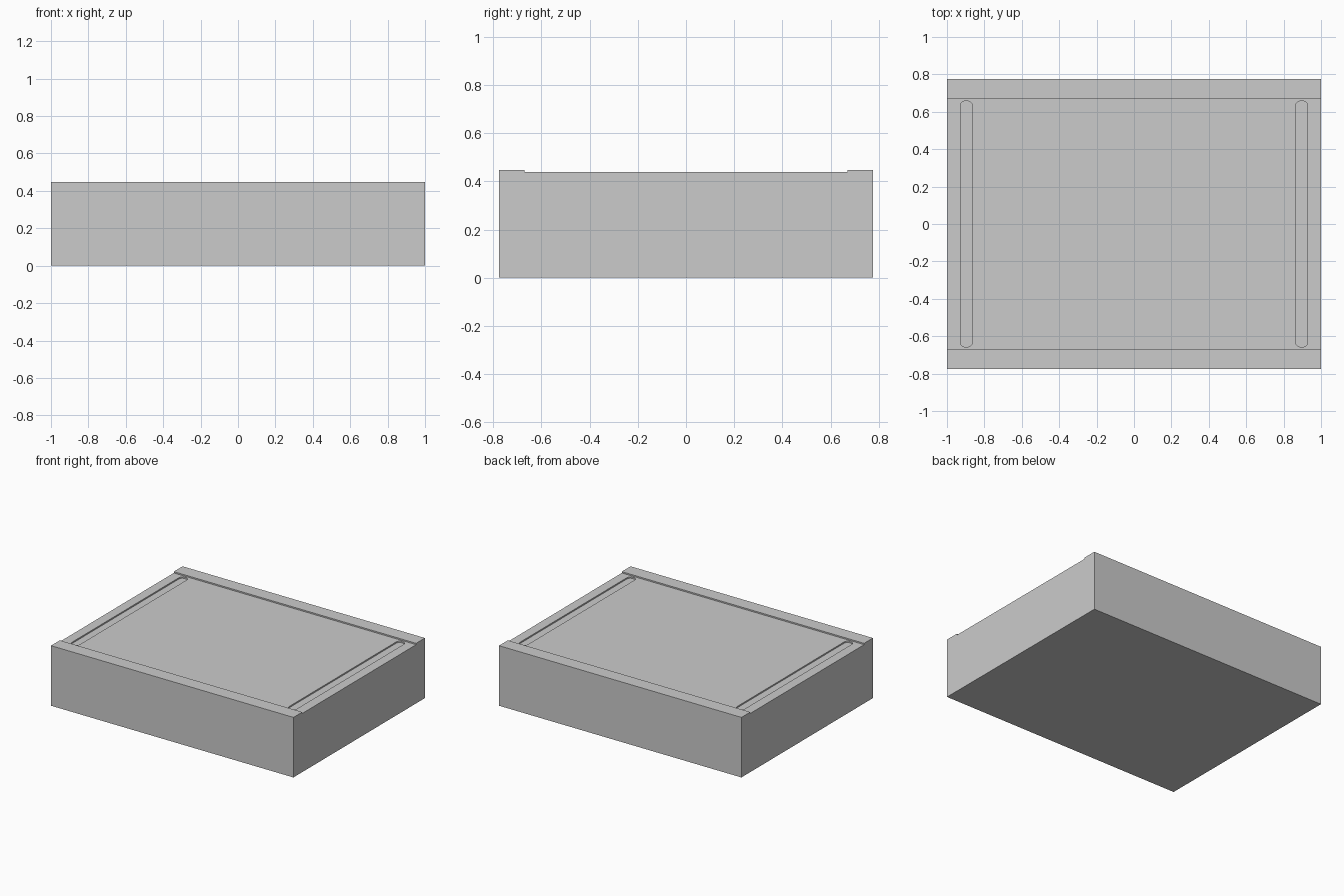
import bpy, bmesh, math

if "Cube" in bpy.data.objects:
    bpy.data.objects.remove(bpy.data.objects["Cube"])

L, W, H = 1.0, 0.775, 0.448       # half length, half width, height
STEP_Y, FLOOR = 0.671, 0.438      # raised rail inner edge, recessed top level
SLOT_DEPTH = 0.01


def extrude_outline(name, points, offset):
    """Make a closed solid by extruding one planar outline."""
    bm = bmesh.new()
    face = bm.faces.new([bm.verts.new(p) for p in points])
    geom = bmesh.ops.extrude_face_region(bm, geom=[face])["geom"]
    moved = [g for g in geom if isinstance(g, bmesh.types.BMVert)]
    bmesh.ops.translate(bm, verts=moved, vec=offset)
    bmesh.ops.recalc_face_normals(bm, faces=bm.faces)
    mesh = bpy.data.meshes.new(name)
    bm.to_mesh(mesh)
    bm.free()
    obj = bpy.data.objects.new(name, mesh)
    bpy.context.collection.objects.link(obj)
    return obj


def slot_outline(cx, half_w, half_l, r, z, steps=6):
    """Rounded rectangle outline."""
    pts = []
    for i, (sx, sy) in enumerate([(1, 1), (-1, 1), (-1, -1), (1, -1)]):
        for k in range(steps + 1):
            a = math.radians(90 * (i + k / steps))
            pts.append((cx + sx * (half_w - r) + r * math.cos(a),
                        sy * (half_l - r) + r * math.sin(a), z))
    return pts


# Block with raised front and back rails
profile = [(-W, 0), (W, 0), (W, H), (STEP_Y, H), (STEP_Y, FLOOR),
           (-STEP_Y, FLOOR), (-STEP_Y, H), (-W, H)]
block = extrude_outline("block_body", [(-L, y, z) for y, z in profile], (2 * L, 0, 0))

# Shallow rounded slots near both ends
for side, sx in (("left", -1), ("right", 1)):
    cutter = extrude_outline(side + "_slot_cutter",
                             slot_outline(sx * 0.896, 0.032, 0.657, 0.025, FLOOR - SLOT_DEPTH),
                             (0, 0, 0.1))
    cutter.hide_render = True
    cutter.hide_viewport = True
    mod = block.modifiers.new(side + "_slot", "BOOLEAN")
    mod.operation = "DIFFERENCE"
    mod.solver = "EXACT"
    mod.object = cutter
